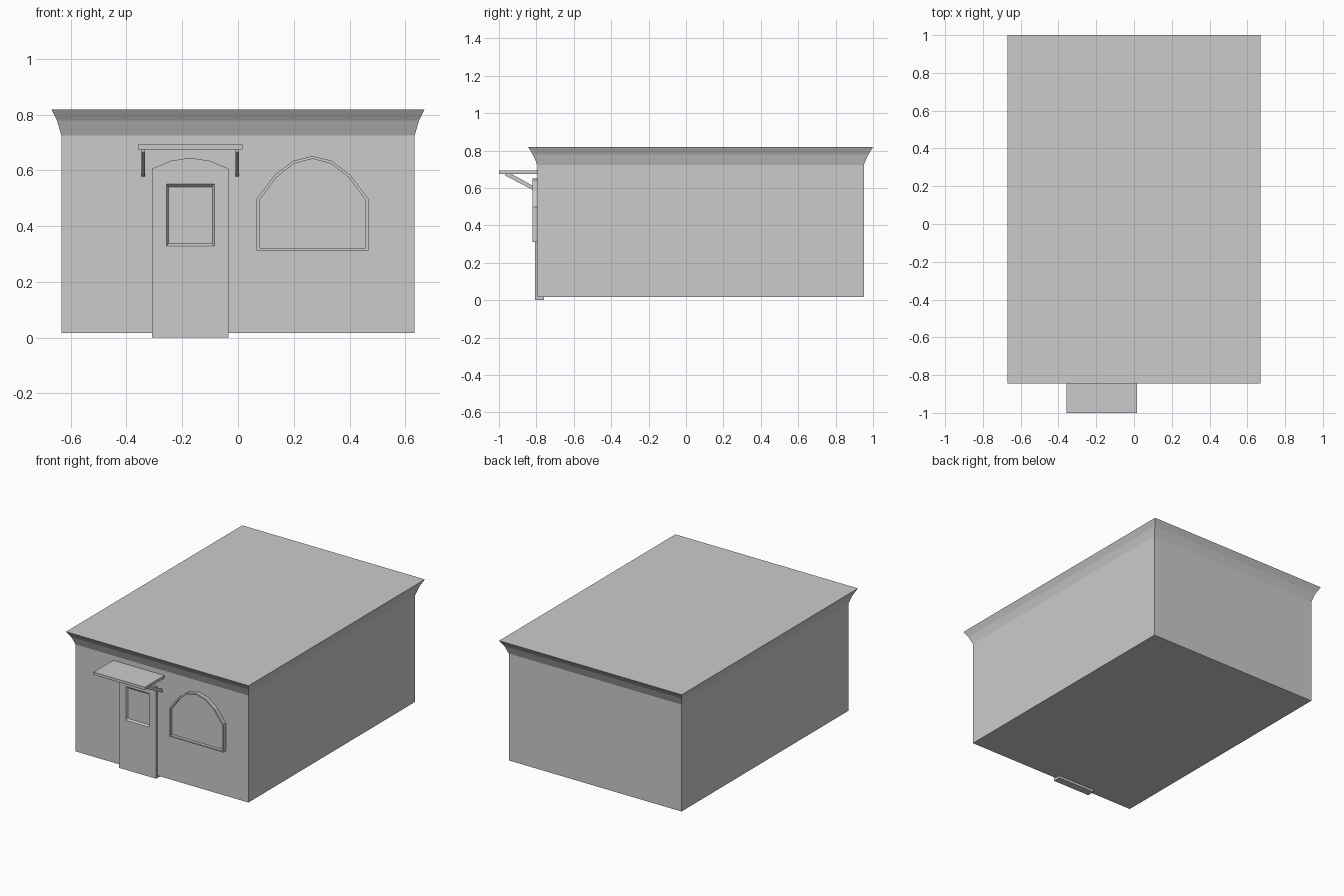
import bpy, bmesh

if "Cube" in bpy.data.objects:
    bpy.data.objects.remove(bpy.data.objects["Cube"])


def loft(name, rings, cyclic=False):
    """Skin a list of vertex rings; cap the ends unless the rings close on themselves."""
    bm = bmesh.new()
    vs = [[bm.verts.new(p) for p in ring] for ring in rings]
    n = len(vs[0])
    pairs = list(zip(vs, vs[1:])) + ([(vs[-1], vs[0])] if cyclic else [])
    for a, b in pairs:
        for i in range(n):
            j = (i + 1) % n
            bm.faces.new((a[i], a[j], b[j], b[i]))
    if not cyclic:
        bm.faces.new(vs[0])
        bm.faces.new(vs[-1])
    bmesh.ops.recalc_face_normals(bm, faces=bm.faces)
    mesh = bpy.data.meshes.new(name)
    bm.to_mesh(mesh)
    bm.free()
    ob = bpy.data.objects.new(name, mesh)
    bpy.context.collection.objects.link(ob)
    return ob


def at_y(profile, y):
    return [(x, y, z) for x, z in profile]


def rect(x0, x1, z0, z1):
    return [(x0, z0), (x1, z0), (x1, z1), (x0, z1)]


def arch(cx, half, base, points):
    """Flat-bottomed profile; points are the right half of the arch, apex last."""
    right = [(cx + x, z) for x, z in points]
    left = [(cx - x, z) for x, z in points[-2::-1]]
    return [(cx - half, base), (cx + half, base)] + right + left


# Building shell with flared cornice
CY = 0.078
shell = []
for hx, hy, z in [(0.633, 0.873, 0.016), (0.633, 0.873, 0.724),
                  (0.649, 0.896, 0.778), (0.669, 0.922, 0.818)]:
    shell.append([(-hx, CY - hy, z), (hx, CY - hy, z), (hx, CY + hy, z), (-hx, CY + hy, z)])
loft("building_shell", shell)
WALL = CY - 0.873

# Arched door slab with a sloped window recess
DX = -0.171
door_profile = arch(DX, 0.137, 0.0, [(0.137, 0.606), (0.07, 0.634), (0, 0.645)])
door = loft("door", [at_y(door_profile, -0.808), at_y(door_profile, -0.758)])
outer = rect(-0.256, -0.085, 0.328, 0.551)
inner = rect(-0.249, -0.092, 0.337, 0.541)
shift = [(2 * o[0] - i[0], 2 * o[1] - i[1]) for o, i in zip(outer, inner)]
cutter = loft("door_window_cutter", [at_y(shift, -0.819), at_y(inner, -0.797)])
cut = door.modifiers.new("window_recess", 'BOOLEAN')
cut.operation = 'DIFFERENCE'
cut.solver = 'EXACT'
cut.object = cutter
bpy.context.view_layer.objects.active = door
bpy.ops.object.modifier_apply(modifier=cut.name)
bpy.data.objects.remove(cutter)

# Arched window frame and its pane
WX = 0.267
win_out = arch(WX, 0.2, 0.312, [(0.2, 0.498), (0.136, 0.583), (0.069, 0.634), (0, 0.651)])
win_in = arch(WX, 0.189, 0.320, [(0.189, 0.494), (0.129, 0.575), (0.066, 0.624), (0, 0.641)])
loft("window_frame", [at_y(win_out, -0.82), at_y(win_out, WALL + 0.005),
                      at_y(win_in, WALL + 0.005), at_y(win_in, -0.82)], cyclic=True)
loft("window_pane", [at_y(win_in, -0.80), at_y(win_in, WALL + 0.005)])

# Canopy over the door
canopy = rect(-0.358, 0.017, 0.675, 0.693)
loft("canopy", [at_y(canopy, -1.0), at_y(canopy, WALL + 0.005)])

# Diagonal canopy brackets
strut = [(-0.965, 0.676), (-0.965, 0.666), (WALL, 0.577), (WALL, 0.599), (-0.935, 0.676)]
for side, label in ((-1, "left"), (1, "right")):
    bx = DX + side * 0.1685
    loft("canopy_bracket_" + label,
         [[(bx + dx, y, z) for y, z in strut] for dx in (-0.006, 0.006)])
